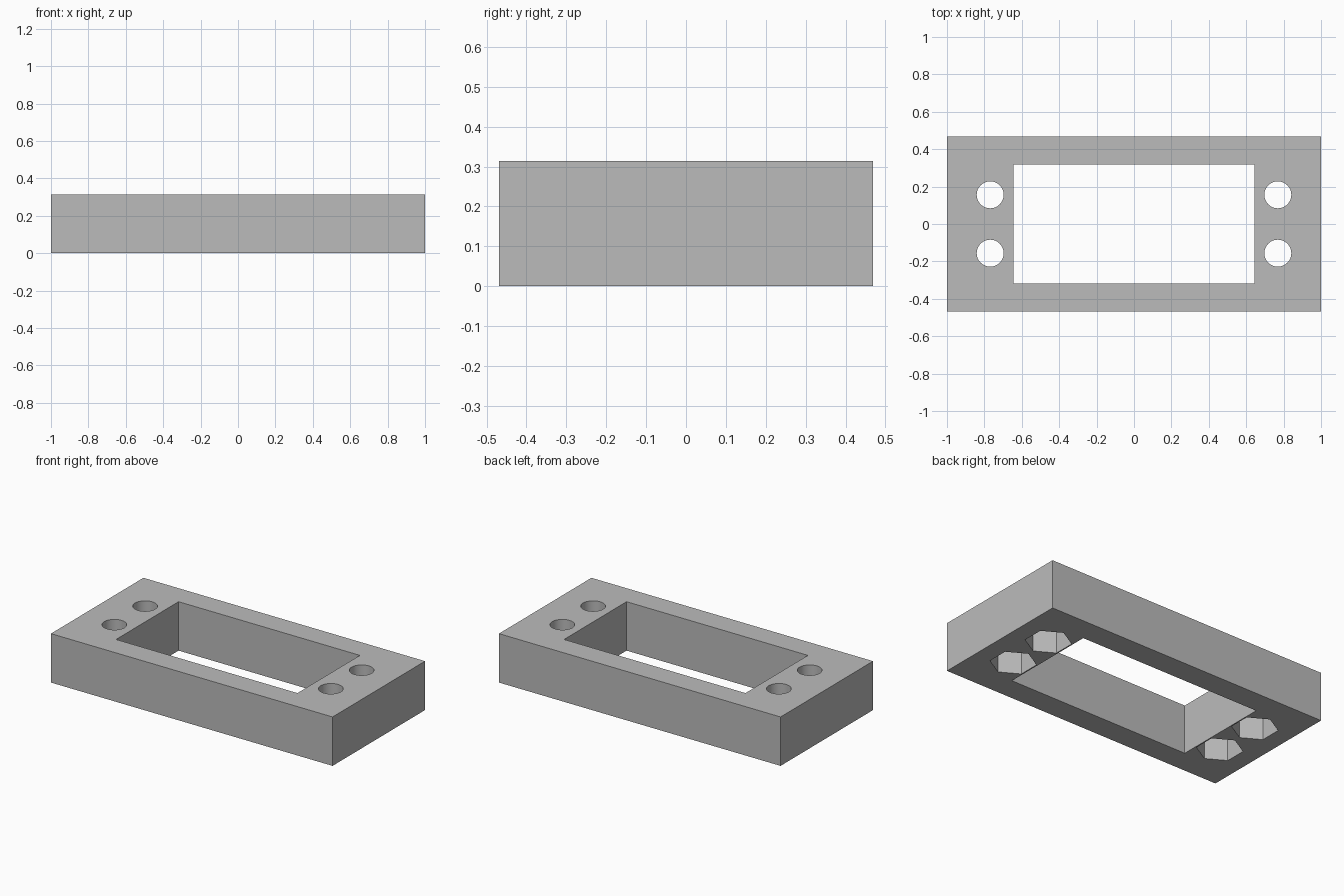
import bpy
import math

default_cube = bpy.data.objects.get("Cube")
if default_cube:
    bpy.data.objects.remove(default_cube, do_unlink=True)

HEIGHT = 0.314
POCKET_DEPTH = 0.18

grey = bpy.data.materials.new("plain grey")
grey.use_nodes = True
colour = (0.5, 0.5, 0.5, 1)
grey.diffuse_color = colour
grey.node_tree.nodes["Principled BSDF"].inputs["Base Color"].default_value = colour


def box(name, size, z):
    bpy.ops.mesh.primitive_cube_add(size=1, location=(0, 0, z))
    ob = bpy.context.object
    ob.name = name
    ob.scale = size
    bpy.ops.object.transform_apply(location=True, rotation=False, scale=True)
    ob.data.materials.append(grey)
    return ob


def prism(name, sides, radius, depth, location, turn=0):
    bpy.ops.mesh.primitive_cylinder_add(vertices=sides, radius=radius, depth=depth,
                                        location=location, rotation=(0, 0, turn))
    ob = bpy.context.object
    ob.name = name
    ob.data.materials.append(grey)
    return ob


def cut(target, cutter):
    mod = target.modifiers.new("cut", "BOOLEAN")
    mod.operation = "DIFFERENCE"
    mod.solver = "EXACT"
    mod.object = cutter
    bpy.context.view_layer.objects.active = target
    bpy.ops.object.modifier_apply(modifier=mod.name)
    bpy.data.objects.remove(cutter, do_unlink=True)


# Rectangular frame with a through opening
frame = box("mounting_frame", (2, 0.938, HEIGHT), HEIGHT / 2)
cut(frame, box("opening_cutter", (1.288, 0.634, 1), HEIGHT / 2))

# Four screw holes, each with a hexagonal nut pocket underneath
for x in (-0.769, 0.769):
    for y in (-0.156, 0.156):
        cut(frame, prism("hole_cutter", 48, 0.072, 1, (x, y, HEIGHT / 2)))
        # Pocket corners point along y
        cut(frame, prism("pocket_cutter", 6, 0.135, POCKET_DEPTH * 2, (x, y, 0)))

# Round hole walls, crisp edges elsewhere
bpy.ops.object.select_all(action="DESELECT")
frame.select_set(True)
bpy.context.view_layer.objects.active = frame
bpy.ops.object.shade_smooth_by_angle(angle=math.radians(30))
